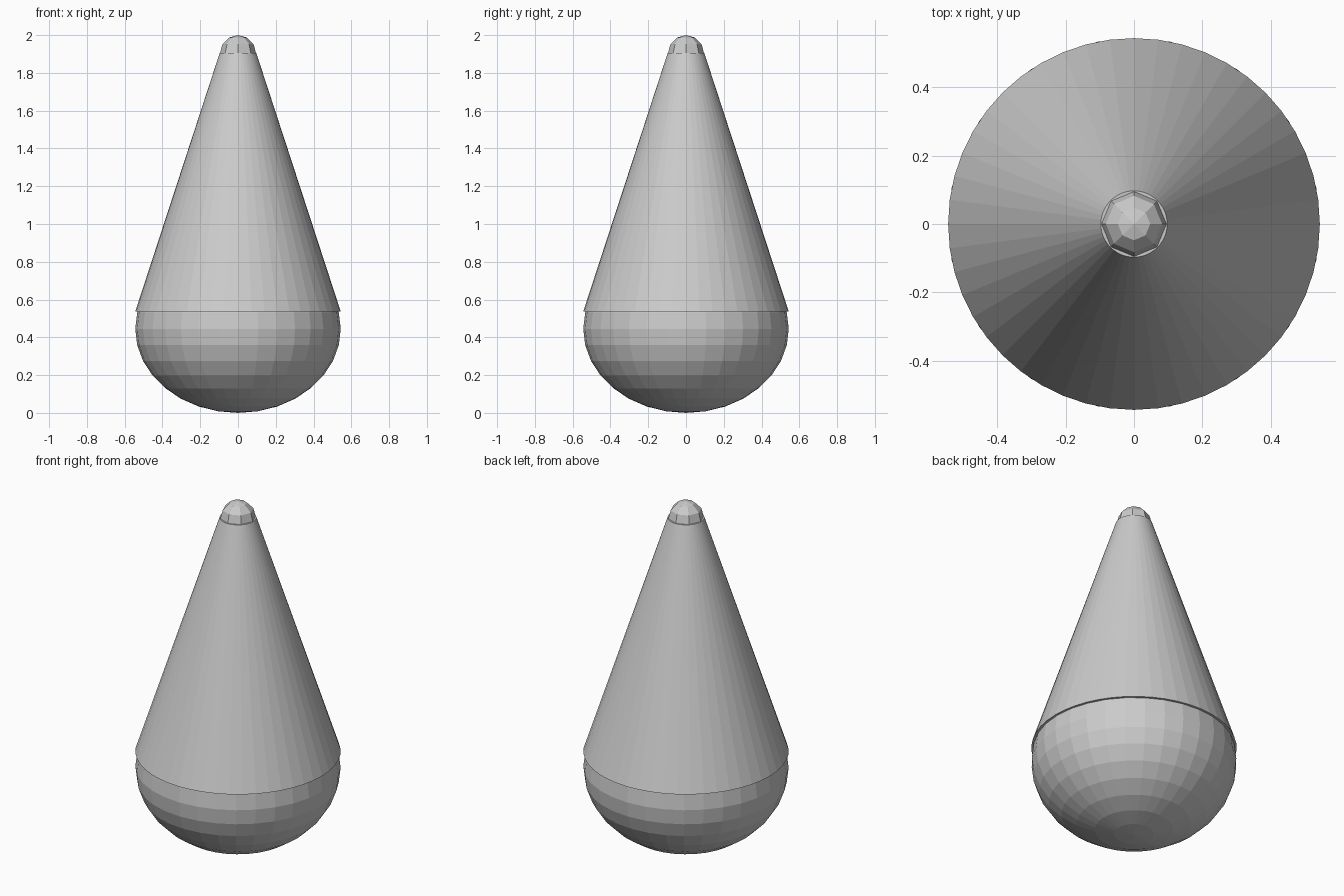
import bpy

default = bpy.data.objects.get("Cube")
if default:
    bpy.data.objects.remove(default, do_unlink=True)

BODY_RADIUS = 0.544
BASE_HALF_HEIGHT = 0.445
CONE_BOTTOM, CONE_TOP = 0.537, 1.905
TIP_RADIUS = 0.095


def ellipsoid(name, segments, rings, radius, half_height, z):
    """Faceted sphere, squashed vertically to half_height."""
    bpy.ops.mesh.primitive_uv_sphere_add(
        segments=segments, ring_count=rings, radius=1, location=(0, 0, z))
    obj = bpy.context.object
    obj.name = name
    obj.scale = (radius, radius, half_height)
    bpy.ops.object.transform_apply(location=False, rotation=False, scale=True)
    return obj


# Rounded base, its upper half hidden in the cone
ellipsoid("rounded_base", 32, 16, BODY_RADIUS, BASE_HALF_HEIGHT, BASE_HALF_HEIGHT)

# Tapered body with closed ends
bpy.ops.mesh.primitive_cone_add(
    vertices=48, radius1=BODY_RADIUS, radius2=TIP_RADIUS + 0.002,
    depth=CONE_TOP - CONE_BOTTOM,
    location=(0, 0, (CONE_TOP + CONE_BOTTOM) / 2))
bpy.context.object.name = "cone_body"

# Small low-poly knob on the tip
ellipsoid("tip_knob", 8, 6, TIP_RADIUS, TIP_RADIUS, CONE_TOP)
